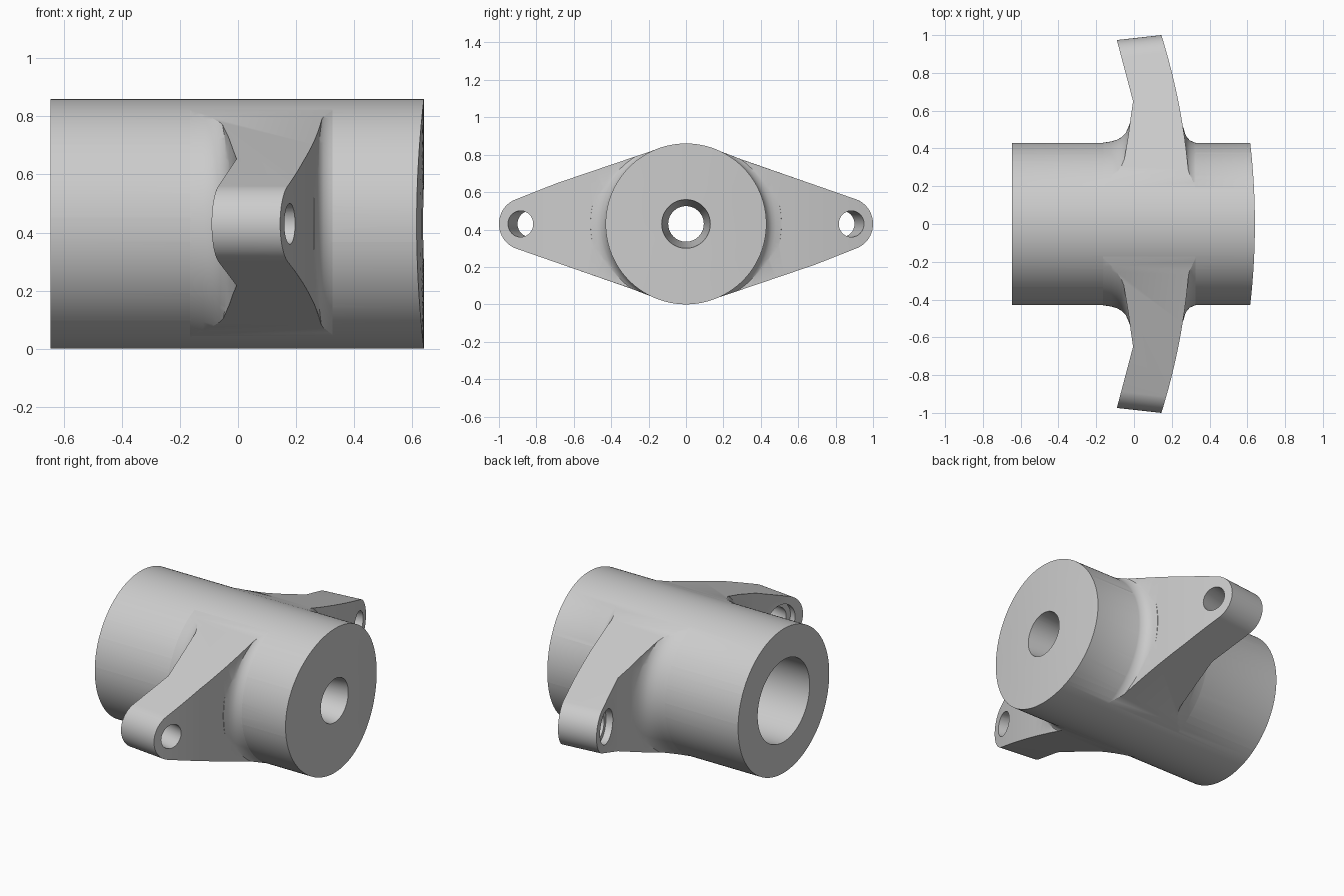
import bpy, bmesh, math
from mathutils import Vector, Matrix

old = bpy.data.objects.get("Cube")
if old:
    bpy.data.objects.remove(old, do_unlink=True)

AXIS_Z = 0.43
RADIUS = 0.43
SEGMENTS = 128

grey = bpy.data.materials.new("light grey")
grey.use_nodes = True
COLOUR = (0.6, 0.6, 0.6, 1)
grey.diffuse_color = COLOUR
grey.node_tree.nodes["Principled BSDF"].inputs["Base Color"].default_value = COLOUR


def finish(name, bm):
    bmesh.ops.recalc_face_normals(bm, faces=bm.faces)
    mesh = bpy.data.meshes.new(name)
    bm.to_mesh(mesh)
    bm.free()
    mesh.materials.append(grey)
    obj = bpy.data.objects.new(name, mesh)
    bpy.context.collection.objects.link(obj)
    return obj


def loft(name, loops):
    """Skin matching loops of points and cap both ends."""
    bm = bmesh.new()
    rings = [[bm.verts.new(p) for p in loop] for loop in loops]
    for a, b in zip(rings, rings[1:]):
        for i in range(len(a)):
            j = (i + 1) % len(a)
            bm.faces.new((a[i], a[j], b[j], b[i]))
    bm.faces.new(rings[0])
    bm.faces.new(rings[-1])
    return finish(name, bm)


def turned(name, profile, bow=0.0):
    """Turn (x, radius) pairs about the long axis; bow curves the +x end."""
    loops = []
    for x, r in profile:
        loop = []
        for i in range(SEGMENTS):
            a = math.tau * i / SEGMENTS
            y = r * math.cos(a)
            shift = bow * y * y if x > 0.6 else 0
            loop.append((x - shift, y, AXIS_Z + r * math.sin(a)))
        loops.append(loop)
    return loft(name, loops)


def combine(target, other, operation):
    mod = target.modifiers.new("combine", 'BOOLEAN')
    mod.operation = operation
    mod.solver = 'EXACT'
    mod.object = other
    bpy.context.view_layer.objects.active = target
    bpy.ops.object.modifier_apply(modifier=mod.name)
    bpy.data.objects.remove(other, do_unlink=True)


def rod(name, radius, start, end):
    """Solid cylinder between two points."""
    bm = bmesh.new()
    d = end - start
    matrix = Matrix.Translation((start + end) / 2) @ d.to_track_quat('Z', 'Y').to_matrix().to_4x4()
    bmesh.ops.create_cone(bm, cap_ends=True, segments=48, radius1=radius,
                          radius2=radius, depth=d.length, matrix=matrix)
    return finish(name, bm)


def diamond_loop(x):
    """Outline around the barrel and both lug ends, as a tangent hull."""
    big, small = RADIUS - 0.0015, 0.139
    centre = 0.845 + 0.11 * x
    tilt = math.asin((big - small) / centre)
    a = math.pi / 2 - tilt
    points = []
    for cy, r, lo, hi in ((centre, small, -a, a), (0, big, a, math.pi - a),
                          (-centre, small, math.pi - a, math.pi + a),
                          (0, big, math.pi + a, math.tau - a)):
        for i in range(33):
            t = lo + (hi - lo) * i / 32
            points.append((x, cy + r * math.cos(t), AXIS_Z + r * math.sin(t)))
    return points


# Flange: bowed plate with angled lug faces
half = [(-0.111, 1.05), (-0.005, 0.65), (-0.018, 0.56), (-0.03, 0.47),
        (-0.05, 0.35), (-0.07, 0.2)]
back = half + [(x, -y) for x, y in reversed(half)]
front = []
for i in range(49):
    y = -1.05 + 2.1 * i / 48
    front.append((0.3 - 0.155 * y * y, y))
flange = loft("flange", [[(x, y, z) for x, y in back + front] for z in (-0.1, 0.96)])

# Blended collar where the flange meets the barrel
collar = turned("collar", [(-0.19, 0.425), (-0.16, 0.431), (-0.12, 0.437), (-0.09, 0.446),
                           (-0.065, 0.46), (-0.045, 0.48), (-0.033, 0.505), (-0.02, 0.54),
                           (0.1, 0.54), (0.262, 0.51), (0.27, 0.48), (0.28, 0.46),
                           (0.295, 0.443), (0.315, 0.434), (0.34, 0.425)])
combine(flange, collar, 'UNION')
outline = loft("outline", [diamond_loop(x) for x in (-0.35, 0.5)])
combine(flange, outline, 'INTERSECT')

# Barrel with a slightly bowed +x end
body = turned("flanged_barrel", [(-0.645, RADIUS), (0.64, RADIUS), (0.64, 0.32),
                                 (0.64, 0.22), (0.64, 0.1), (0.64, 0.02)], bow=0.135)
combine(body, flange, 'UNION')

# Wide bore narrowing to the small flared outlet
bore = turned("bore", [(-0.7, 0.245), (0.0, 0.245), (0.3, 0.095), (0.64, 0.13), (0.7, 0.136)])
combine(body, bore, 'DIFFERENCE')

# Splayed lug holes with a wider recess at the back
for side in (-1, 1):
    mouth = Vector((0.18, side * 0.885, AXIS_Z))
    angle = math.radians(15)
    axis = Vector((math.cos(angle), side * math.sin(angle), 0))
    combine(body, rod("lug_hole", 0.07, mouth - axis * 0.4, mouth + axis * 0.2), 'DIFFERENCE')
    combine(body, rod("lug_recess", 0.1, mouth - axis * 0.4, mouth - axis * 0.2), 'DIFFERENCE')

bpy.ops.object.select_all(action='DESELECT')
body.select_set(True)
bpy.context.view_layer.objects.active = body
bpy.ops.object.shade_smooth_by_angle(angle=math.radians(25))
